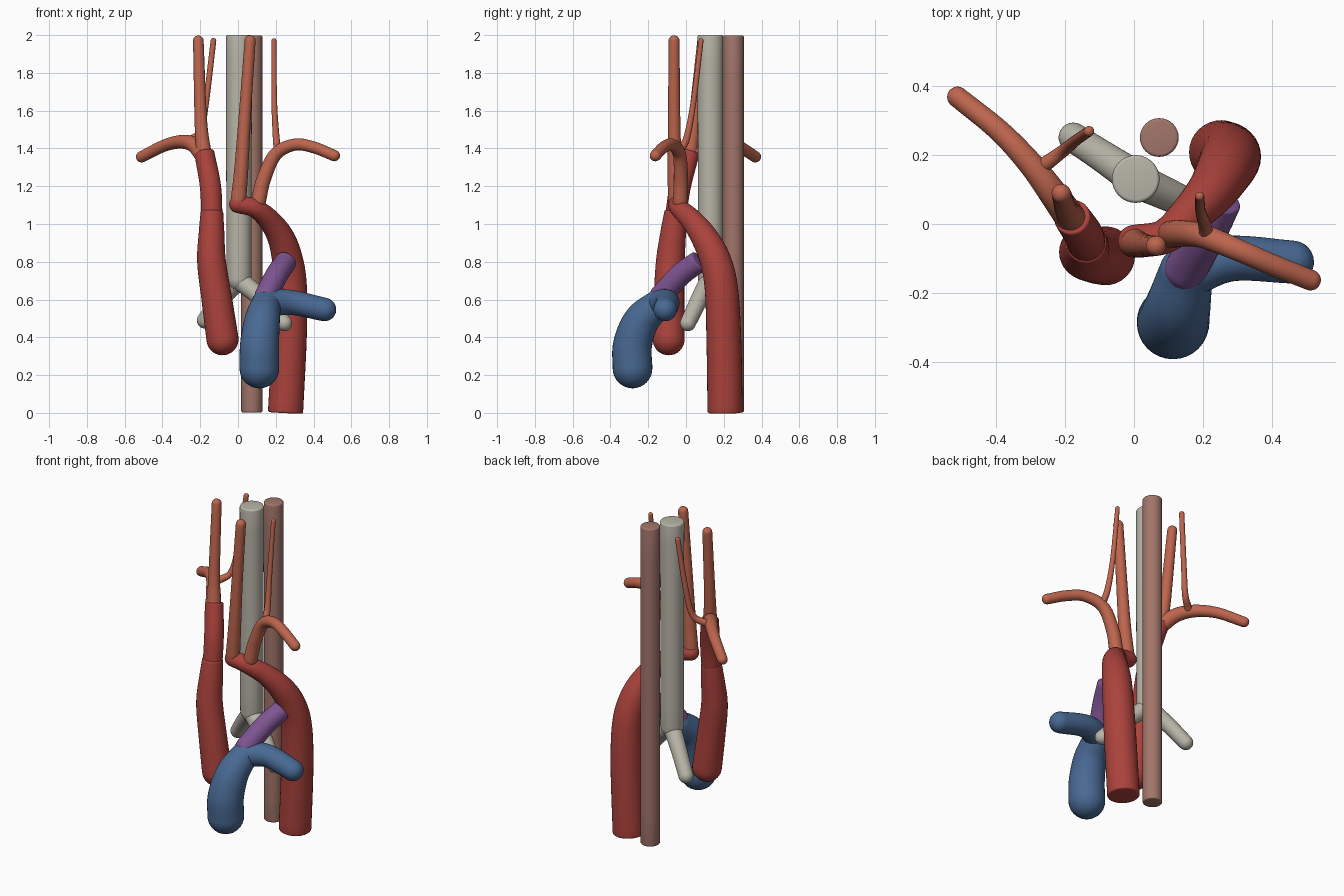
import bpy, bmesh, math
from mathutils import Vector

cube = bpy.data.objects.get("Cube")
if cube:
    bpy.data.objects.remove(cube, do_unlink=True)

SIDES = 32


def material(name, r, g, b):
    m = bpy.data.materials.new(name)
    m.use_nodes = True
    col = (r, g, b, 1)
    m.diffuse_color = col
    m.node_tree.nodes["Principled BSDF"].inputs["Base Color"].default_value = col
    return m


RED = material("deep red", .41, .055, .045)
ORANGE = material("coral", .51, .13, .075)
BLUE = material("blue", .065, .14, .29)
PURPLE = material("purple", .21, .09, .29)
GREY = material("warm grey", .48, .46, .39)
PINK = material("dusty pink", .36, .18, .145)


def spline(points, steps=10):
    """Smooth path through (x, y, z, radius) points."""
    p = [Vector(q) for q in points]
    p = [2 * p[0] - p[1]] + p + [2 * p[-1] - p[-2]]
    out = []
    for i in range(1, len(p) - 2):
        a, b, c, d = p[i - 1:i + 3]
        for k in range(steps):
            t = k / steps
            out.append(b + (c - a) * (t / 2) + (2 * a - 5 * b + 4 * c - d) * (t * t / 2)
                       + (3 * b - a - 3 * c + d) * (t ** 3 / 2))
    return out + [p[-2]]


def cap(style, radius):
    """Rings closing an end as (outward shift, radius), ending at the tip."""
    if style == "round":
        return [(radius * math.sin(a), radius * math.cos(a))
                for a in (math.pi / 2 * k / 8 for k in range(1, 8))] + [(radius, radius * .03)]
    e = min(.01, radius * .15)
    return [(e * math.sin(a), radius - e + e * math.cos(a))
            for a in (math.pi / 2 * k / 4 for k in range(1, 5))]


def tube(name, mat, points, start="round", end="round"):
    path = spline(points)
    pos = [q.to_3d() for q in path]
    rad = [q[3] for q in path]
    tan = [(pos[min(i + 1, len(pos) - 1)] - pos[max(i - 1, 0)]).normalized()
           for i in range(len(pos))]
    rings = [(p, t, r) for p, t, r in zip(pos, tan, rad)]
    head = [(pos[0] - tan[0] * s, tan[0], r) for s, r in cap(start, rad[0])]
    tail = [(pos[-1] + tan[-1] * s, tan[-1], r) for s, r in cap(end, rad[-1])]
    rings = head[::-1] + rings + tail

    bm = bmesh.new()
    u = rings[0][1].orthogonal().normalized()
    loops = []
    for c, t, r in rings:
        u = (u - t * u.dot(t)).normalized()
        v = t.cross(u)
        loops.append([bm.verts.new(c + (u * math.cos(a) + v * math.sin(a)) * r)
                      for a in (2 * math.pi * k / SIDES for k in range(SIDES))])
    for a, b in zip(loops, loops[1:]):
        for k in range(SIDES):
            n = (k + 1) % SIDES
            bm.faces.new((a[k], a[n], b[n], b[k]))
    bm.faces.new(loops[0][::-1])
    bm.faces.new(loops[-1])
    me = bpy.data.meshes.new(name)
    bm.to_mesh(me)
    bm.free()
    me.materials.append(mat)
    ob = bpy.data.objects.new(name, me)
    bpy.context.collection.objects.link(ob)
    bpy.ops.object.select_all(action="DESELECT")
    ob.select_set(True)
    bpy.context.view_layer.objects.active = ob
    bpy.ops.object.shade_smooth_by_angle(angle=math.radians(50))
    return ob


# Airway and gullet
tube("trachea", GREY, [(.005, .13, .71, .066), (.005, .13, 1.99, .069)], end="flat")
tube("right_bronchus", GREY, [(0, .135, .70, .052), (-.09, .195, .6, .046), (-.175, .25, .49, .043)])
tube("left_bronchus", GREY, [(.01, .125, .70, .052), (.13, .07, .6, .046), (.245, .01, .475, .042)])
tube("oesophagus", PINK, [(.073, .25, .01, .056), (.073, .25, 1.99, .056)], "flat", "flat")

# Ascending vessel and its narrower trunk
tube("ascending_aorta", RED, [(-.082, -.092, .39, .085), (-.112, -.09, .6, .081),
                              (-.14, -.083, .8, .076), (-.14, -.068, .95, .068),
                              (-.138, -.055, 1.06, .06)], end="flat")
tube("brachiocephalic_trunk", RED, [(-.138, -.055, 1.04, .056), (-.146, -.03, 1.2, .056),
                                    (-.178, .018, 1.375, .053)], end="flat")

# Arch and descending vessel
tube("aortic_arch", RED, [(.0, -.05, 1.105, .047), (.09, -.035, 1.083, .05), (.17, .035, 1.015, .06),
                          (.228, .1, .925, .072), (.262, .155, .81, .082), (.277, .187, .66, .088),
                          (.272, .2, .4, .092), (.252, .207, .01, .093)], end="flat")

# Arteries of the model's right side
tube("right_carotid", ORANGE, [(-.18, .018, 1.36, .042), (-.197, .045, 1.55, .033),
                               (-.21, .088, 1.97, .028)])
tube("right_subclavian", ORANGE, [(-.185, .02, 1.365, .045), (-.235, .09, 1.42, .041),
                                  (-.3, .175, 1.435, .036), (-.39, .27, 1.415, .032),
                                  (-.51, .367, 1.356, .03)])
tube("right_vertebral", ORANGE, [(-.26, .17, 1.44, .022), (-.2, .215, 1.49, .018),
                                 (-.17, .24, 1.64, .016), (-.13, .268, 1.97, .015)])

# Arteries of the model's left side
tube("left_carotid", ORANGE, [(.003, -.055, 1.13, .041), (.018, -.06, 1.3, .037),
                              (.038, -.063, 1.6, .032), (.064, -.063, 1.97, .029)])
tube("left_subclavian", ORANGE, [(.108, -.03, 1.12, .04), (.137, -.027, 1.24, .038),
                                 (.2, -.035, 1.37, .035), (.3, -.075, 1.42, .032),
                                 (.4, -.118, 1.406, .031), (.51, -.162, 1.362, .03)])
tube("left_vertebral", ORANGE, [(.21, -.03, 1.39, .021), (.202, .005, 1.46, .018),
                                (.192, .04, 1.65, .015), (.19, .08, 1.97, .013)])

# Pulmonary trunk with side branch and connecting duct
tube("pulmonary_trunk", BLUE, [(.113, -.283, .235, .105), (.114, -.283, .36, .103),
                               (.128, -.235, .49, .094), (.15, -.14, .58, .078)])
tube("left_pulmonary_artery", BLUE, [(.15, -.14, .58, .076), (.28, -.1, .585, .066),
                                     (.458, -.11, .547, .062)])
tube("arterial_duct", PURPLE, [(.15, -.13, .62, .062), (.205, -.03, .73, .06),
                               (.252, .065, .8, .058)], end="flat")
